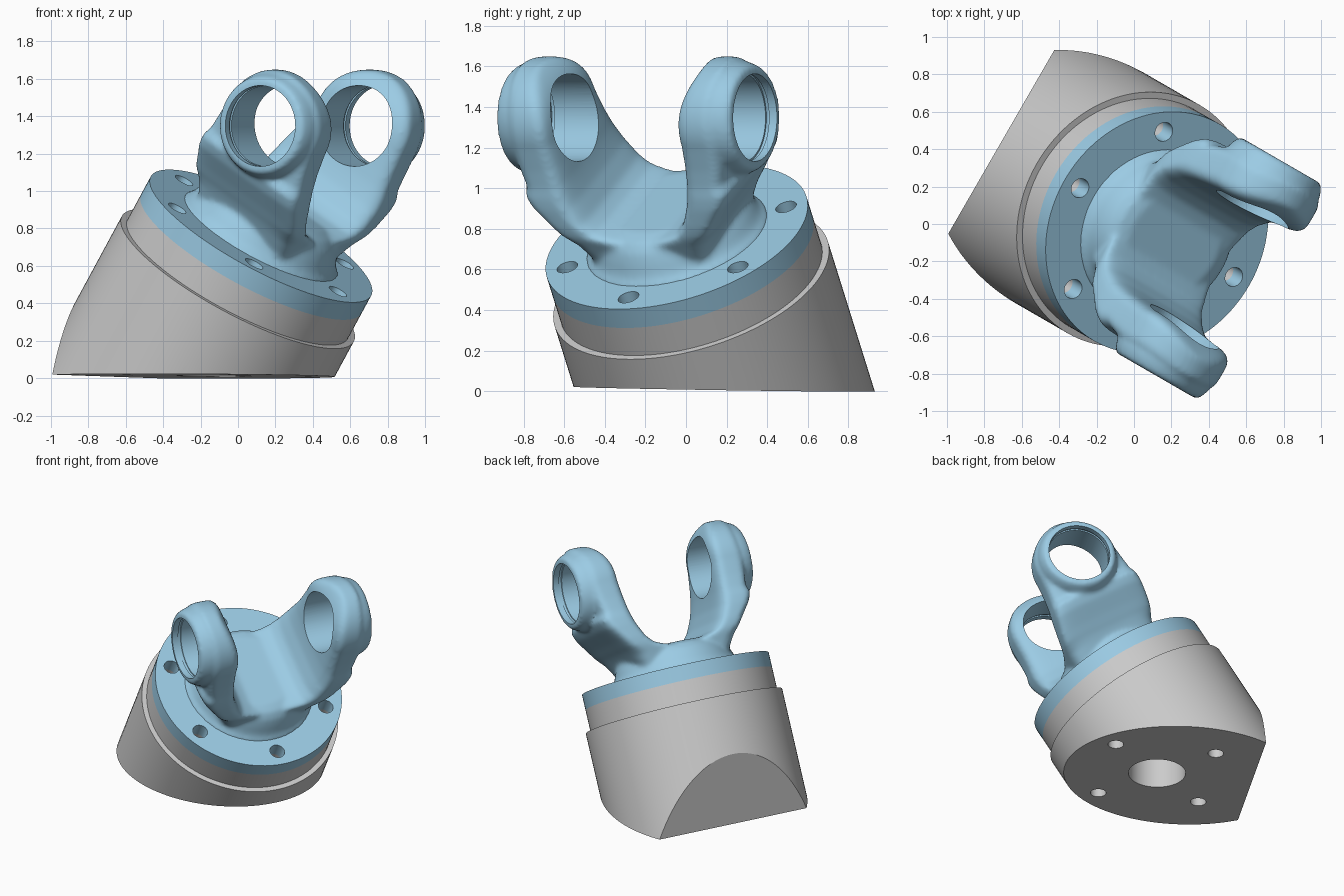
import bpy, bmesh, math
from math import sin, cos, pi, radians
from mathutils import Matrix, Vector

if "Cube" in bpy.data.objects:
    bpy.data.objects.remove(bpy.data.objects["Cube"])

# Tilted frame: E1 = downhill, U2 = across the fork, AX = flange axis
T = radians(32)
U1 = Vector((cos(radians(30)), -0.5, 0))
U2 = Vector((0.5, cos(radians(30)), 0))
Z = Vector((0, 0, 1))
E1, AX = U1 * cos(T) - Z * sin(T), U1 * sin(T) + Z * cos(T)
C = Vector((0.123, -0.046, 0.76))


def frame(x, y, z, loc):
    m = Matrix((x, y, z)).transposed().to_4x4()
    m.translation = loc
    return m


TILT = frame(E1, U2, AX, C)
UPRIGHT = frame(U1, U2, Z, Vector((0, 0, 0)))

blue = bpy.data.materials.new("blue")
blue.diffuse_color = (0.33, 0.60, 0.78, 1)
blue.use_nodes = True
blue.node_tree.nodes["Principled BSDF"].inputs["Base Color"].default_value = blue.diffuse_color


def make(name, bm, mtx, mat=None):
    bmesh.ops.recalc_face_normals(bm, faces=bm.faces)
    bm.transform(mtx)
    me = bpy.data.meshes.new(name)
    bm.to_mesh(me)
    bm.free()
    ob = bpy.data.objects.new(name, me)
    bpy.context.collection.objects.link(ob)
    if mat:
        me.materials.append(mat)
    return ob


def loft(bm, rings):
    rows = [[bm.verts.new(p) for p in ring] for ring in rings]
    n = len(rows[0])
    for a, b in zip(rows, rows[1:]):
        for i in range(n):
            bm.faces.new((a[i], a[(i + 1) % n], b[(i + 1) % n], b[i]))
    bm.faces.new(rows[0])
    bm.faces.new(rows[-1])


def lathe(bm, profile, n=96, at=(0, 0), along_e2=False, e1=0, h=0):
    """Closed turned solid from (radius, height) pairs."""
    rings = []
    for r, t in profile:
        pts = [(r * cos(2 * pi * i / n), r * sin(2 * pi * i / n)) for i in range(n)]
        rings.append([(e1 + p, t, h + q) if along_e2 else (at[0] + p, at[1] + q, t)
                      for p, q in pts])
    loft(bm, rings)


def cut(ob, cutter):
    m = ob.modifiers.new("cut", "BOOLEAN")
    m.operation, m.solver, m.object = "DIFFERENCE", "EXACT", cutter
    cutter.hide_render = True
    cutter.hide_set(True)


def finish(ob, angle=24):
    """Apply modifiers and shade smooth with sharp edges kept."""
    bpy.context.view_layer.update()
    dg = bpy.context.evaluated_depsgraph_get()
    me = bpy.data.meshes.new_from_object(ob.evaluated_get(dg))
    ob.modifiers.clear()
    ob.data = me
    bpy.ops.object.select_all(action="DESELECT")
    ob.select_set(True)
    bpy.context.view_layer.objects.active = ob
    bpy.ops.object.shade_smooth_by_angle(angle=radians(angle))


# Bolt holes in the flange, running on into the base
bm = bmesh.new()
for k in range(6):
    a = k * pi / 3
    lathe(bm, [(0.053, -0.30), (0.053, 0.05)], 32, (0.56 * cos(a), 0.56 * sin(a)))
bolt_cutter = make("bolt_hole_cutter", bm, TILT)

# Holes in the underside: centre bore and four screw holes
bm = bmesh.new()
lathe(bm, [(0.2, -0.1), (0.2, 0.4)], 64, (-0.16, 0.02))
for su in (-1, 1):
    for sv in (-1, 1):
        lathe(bm, [(0.055, -0.1), (0.055, 0.15)], 32, (-0.16 + su * 0.355, 0.02 + sv * 0.355))
under_cutter = make("underside_hole_cutter", bm, UPRIGHT)

# Base: stepped cylinder sliced by the floor and a vertical back face
bm = bmesh.new()
lathe(bm, [(0.705, -1.5)] + [(0.705, -1.3 + 0.1 * k) for k in range(10)]
      + [(0.705, -0.27), (0.67, -0.27), (0.67, -0.11)], 128)
bmesh.ops.recalc_face_normals(bm, faces=bm.faces)
bm.transform(TILT)
for co, no in (((0, 0, 0.0115), (-0.0066, -0.0164, -1)), (U1 * -0.834, -U1)):
    res = bmesh.ops.bisect_plane(bm, geom=bm.verts[:] + bm.edges[:] + bm.faces[:],
                                 plane_co=co, plane_no=no, clear_outer=True)
    edges = [e for e in res["geom_cut"] if isinstance(e, bmesh.types.BMEdge)]
    bmesh.ops.edgeloop_fill(bm, edges=edges)
base = make("angled_base", bm, Matrix.Identity(4))
cut(base, bolt_cutter)
cut(base, under_cutter)
finish(base)

# Flange disc
bm = bmesh.new()
lathe(bm, [(0.67, -0.11), (0.67, 0)], 128)
flange = make("flange", bm, TILT, blue)
cut(flange, bolt_cutter)
finish(flange)

# Fork: hub, two ears and bosses fused into one cast body
EAR_E1, EAR_H, EAR_R = 0.01, 0.70, 0.302
# height, inner, outer, half width
sections = [(-0.05, -0.02, 0.32, 0.29), (0.08, -0.02, 0.35, 0.325), (0.16, -0.02, 0.395, 0.345),
            (0.2, 0.14, 0.42, 0.355), (0.225, 0.215, 0.44, 0.36), (0.28, 0.27, 0.48, 0.362),
            (0.38, 0.315, 0.56, 0.355), (0.44, 0.33, 0.59, 0.345), (0.49, 0.34, 0.57, 0.33),
            (0.58, 0.35, 0.59, 0.315), (EAR_H, 0.36, 0.605, EAR_R)]
for k in range(1, 13):
    a = k * pi / 2 / 12.4
    s = sin(a)
    sections.append((EAR_H + EAR_R * s, 0.36 + 0.11 * s ** 3, 0.605 - 0.02 * s, EAR_R * cos(a)))


def rounded(v, p=0.4):
    return math.copysign(abs(v) ** p, v)


bm = bmesh.new()
lathe(bm, [(0.47, -0.06), (0.465, 0.0), (0.44, 0.02), (0.425, 0.05), (0.41, 0.09), (0.385, 0.14),
           (0.345, 0.18), (0.28, 0.2)])
for side in (-1, 1):
    rings = []
    for h, inner, outer, w in sections:
        ring = []
        for i in range(48):
            p, q = rounded(cos(2 * pi * i / 48)), rounded(sin(2 * pi * i / 48))
            ring.append((EAR_E1 + w * p, side * ((inner + outer) / 2 + q * (outer - inner) / 2), h))
        rings.append(ring)
    loft(bm, rings)
    lathe(bm, [(0.28, side * 0.5), (0.28, side * 0.6), (0.265, side * 0.64), (0.25, side * 0.665)],
          64, along_e2=True, e1=EAR_E1, h=EAR_H)
fork = make("fork", bm, TILT, blue)
m = fork.modifiers.new("fuse", "REMESH")
m.mode, m.voxel_size, m.use_smooth_shade = "VOXEL", 0.013, True
m = fork.modifiers.new("soften", "SMOOTH")
m.factor, m.iterations = 0.5, 14

# Bearing bores through the ears, each with a retaining ring groove
bm = bmesh.new()
for side in (-1, 1):
    lathe(bm, [(0.216, side * 0.2), (0.216, side * 0.6), (0.225, side * 0.6),
               (0.225, side * 0.62), (0.216, side * 0.62), (0.216, side * 0.8)],
          72, along_e2=True, e1=EAR_E1, h=EAR_H)
bore_cutter = make("bore_cutter", bm, TILT)
cut(fork, bore_cutter)
finish(fork, 40)
for c in (bolt_cutter, under_cutter, bore_cutter):
    bpy.data.objects.remove(c)
